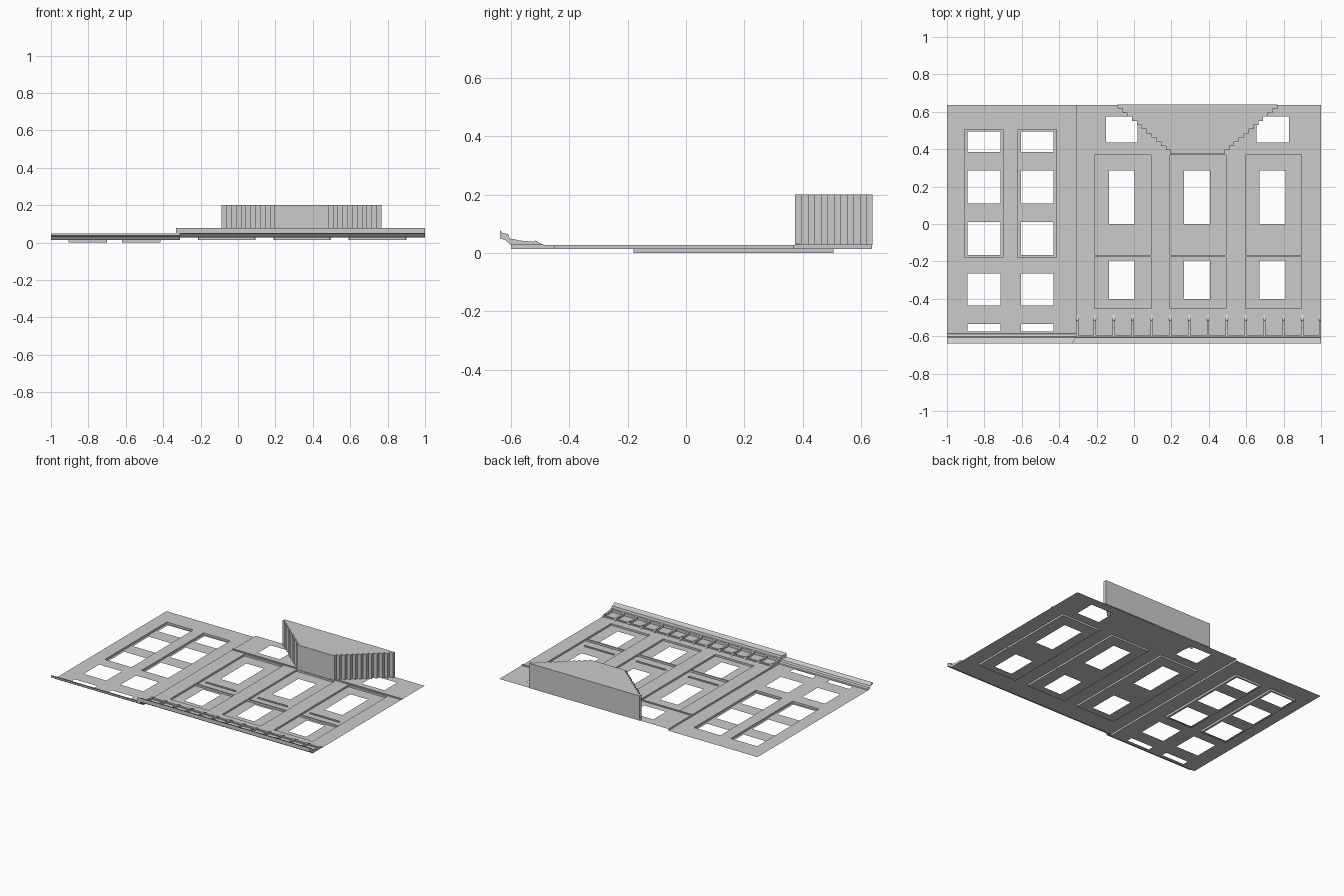
import bpy

if "Cube" in bpy.data.objects:
    bpy.data.objects.remove(bpy.data.objects["Cube"])

Z_PANEL_L, Z_LEFT, Z_PANEL_R, Z_RIGHT = 0.0, 0.0145, 0.0145, 0.027
SPLIT = -0.31


def make(name, verts, faces):
    me = bpy.data.meshes.new(name)
    me.from_pydata(verts, [], faces)
    me.update()
    ob = bpy.data.objects.new(name, me)
    bpy.context.collection.objects.link(ob)
    return ob


def sheet(name, rect, z, holes):
    """Flat upward-facing sheet with rectangular holes; rect = x0, x1, y0, y1."""
    x0, x1, y0, y1 = rect
    xs = sorted({x0, x1, *[v for h in holes for v in h[:2]]})
    ys = sorted({y0, y1, *[v for h in holes for v in h[2:]]})
    n = len(ys)
    verts = [(x, y, z) for x in xs for y in ys]
    faces = []
    for i in range(len(xs) - 1):
        for j in range(n - 1):
            cx, cy = (xs[i] + xs[i + 1]) / 2, (ys[j] + ys[j + 1]) / 2
            if not any(h[0] < cx < h[1] and h[2] < cy < h[3] for h in holes):
                a, b = i * n + j, (i + 1) * n + j
                faces.append((a, b, b + 1, a + 1))
    return make(name, verts, faces)


def recess(name, rect, z_top, z_floor, holes):
    """Sunken panel: floor sheet with windows plus four side walls."""
    sheet(name + "_floor", rect, z_floor, holes)
    x0, x1, y0, y1 = rect
    loop = [(x0, y0), (x1, y0), (x1, y1), (x0, y1)]
    verts = [(x, y, z_floor) for x, y in loop] + [(x, y, z_top) for x, y in loop]
    make(name + "_sides", verts, [(i, i + 4, (i + 1) % 4 + 4, (i + 1) % 4) for i in range(4)])


def extrude_x(name, profile, x0, x1, miter=0.0, caps=True):
    """Sweep a (y, z) profile along x; miter pushes the left end out toward -y."""
    n = len(profile)
    left = [(x0 - miter * max(0, -0.6 - y) / 0.04, y, z) for y, z in profile]
    verts = left + [(x1, y, z) for y, z in profile]
    faces = [(i, i + 1, n + i + 1, n + i) for i in range(n - 1)]
    if caps:
        faces += [(n - 1, 0, n, 2 * n - 1), tuple(range(n))[::-1], tuple(range(n, 2 * n))]
    return make(name, verts, faces)


def bar(name, x0, x1, y0, y1, z0, z1):
    return extrude_x(name, [(y0, z0), (y0, z1), (y1, z1), (y1, z0)], x0, x1)


# Left wing wall with two sunken window strips
left_holes = []
for k, x in enumerate((-0.905, -0.62)):
    wx0, wx1 = x + 0.015, x + 0.19
    panel = (x, x + 0.205, -0.18, 0.505)
    wins = [(wx0, wx1, a, b) for a, b in ((-0.165, 0.01), (0.11, 0.285), (0.385, 0.495))]
    recess(f"left_strip_{k}", panel, Z_LEFT, Z_PANEL_L, wins)
    left_holes += [panel, (wx0, wx1, -0.435, -0.265), (wx0, wx1, -0.575, -0.535)]
sheet("left_wall", (-1, SPLIT, -0.6, 0.637), Z_LEFT, left_holes)

# Right wing wall with three sunken bays, mouldings and sills
right_holes = [(-0.15, 0.02, 0.435, 0.575), (0.655, 0.83, 0.435, 0.575)]
for k in range(3):
    x = -0.21 + 0.403 * k
    panel = (x, x + 0.3, -0.452, 0.37)
    wx0, wx1 = x + 0.075, x + 0.213
    recess(f"bay_{k}", panel, Z_RIGHT, Z_PANEL_R,
           [(wx0, wx1, -0.4, -0.195), (wx0, wx1, 0.0, 0.285)])
    bar(f"bay_band_{k}", x - 0.004, x + 0.304, -0.176, -0.166, Z_PANEL_R, Z_RIGHT + 0.001)
    bar(f"bay_sill_{k}", x + 0.03, x + 0.26, -0.104, -0.092, Z_PANEL_R, Z_PANEL_R + 0.006)
    right_holes.append(panel)
sheet("right_wall", (SPLIT, 1, -0.6, 0.637), Z_RIGHT, right_holes)

# Step between the two wings
make("wing_step", [(SPLIT, -0.6, Z_LEFT), (SPLIT, 0.637, Z_LEFT),
                   (SPLIT, 0.637, Z_RIGHT), (SPLIT, -0.6, Z_RIGHT)], [(0, 3, 2, 1)])

# Moulding above the basement
bar("basement_moulding", SPLIT, 1, 0.378, 0.389, Z_RIGHT, 0.033)

# Cornices
extrude_x("left_cornice", [(-0.6, Z_LEFT), (-0.615, 0.034), (-0.638, 0.038), (-0.638, 0.05),
                           (-0.608, 0.038), (-0.602, 0.026), (-0.587, 0.022),
                           (-0.585, Z_LEFT)], -1, SPLIT, caps=False)
extrude_x("right_cornice", [(-0.6, Z_RIGHT), (-0.61, 0.035), (-0.62, 0.045), (-0.638, 0.05),
                            (-0.638, 0.078), (-0.63, 0.07), (-0.608, 0.064),
                            (-0.604, 0.048), (-0.595, 0.046), (-0.595, Z_RIGHT)],
          SPLIT, 1, miter=0.023)

# Frieze moulding and narrow brackets under the right cornice
bar("frieze_moulding", SPLIT, 1, -0.52, -0.506, Z_RIGHT, 0.034)
for k in range(14):
    x = min(max(SPLIT + 0.1008 * k, SPLIT + 0.006), 0.994)
    extrude_x(f"bracket_{k}", [(-0.6, Z_RIGHT), (-0.6, 0.05), (-0.57, 0.043), (-0.525, 0.039),
                               (-0.515, 0.043), (-0.505, 0.036), (-0.485, Z_RIGHT)],
              x - 0.006, x + 0.006)

# Entrance stair block: stepped on both sides, mirrored about its centre line
STEPS, MID, HALF = 12, 0.34, 0.428
dx, dy = 0.31 / STEPS, 0.266 / STEPS
side = [(-HALF, 0.64)]
for k in range(STEPS):
    px, py = side[-1]
    side += [(px, py - dy), (px + dx, py - dy)]
outline = [(MID + x, y) for x, y in side] + [(MID - x, y) for x, y in reversed(side)]
n = len(outline)
make("entrance_stairs",
     [(x, y, Z_RIGHT) for x, y in outline] + [(x, y, 0.2) for x, y in outline],
     [(i, (i + 1) % n, (i + 1) % n + n, i + n) for i in range(n)] + [tuple(range(n, 2 * n))])
